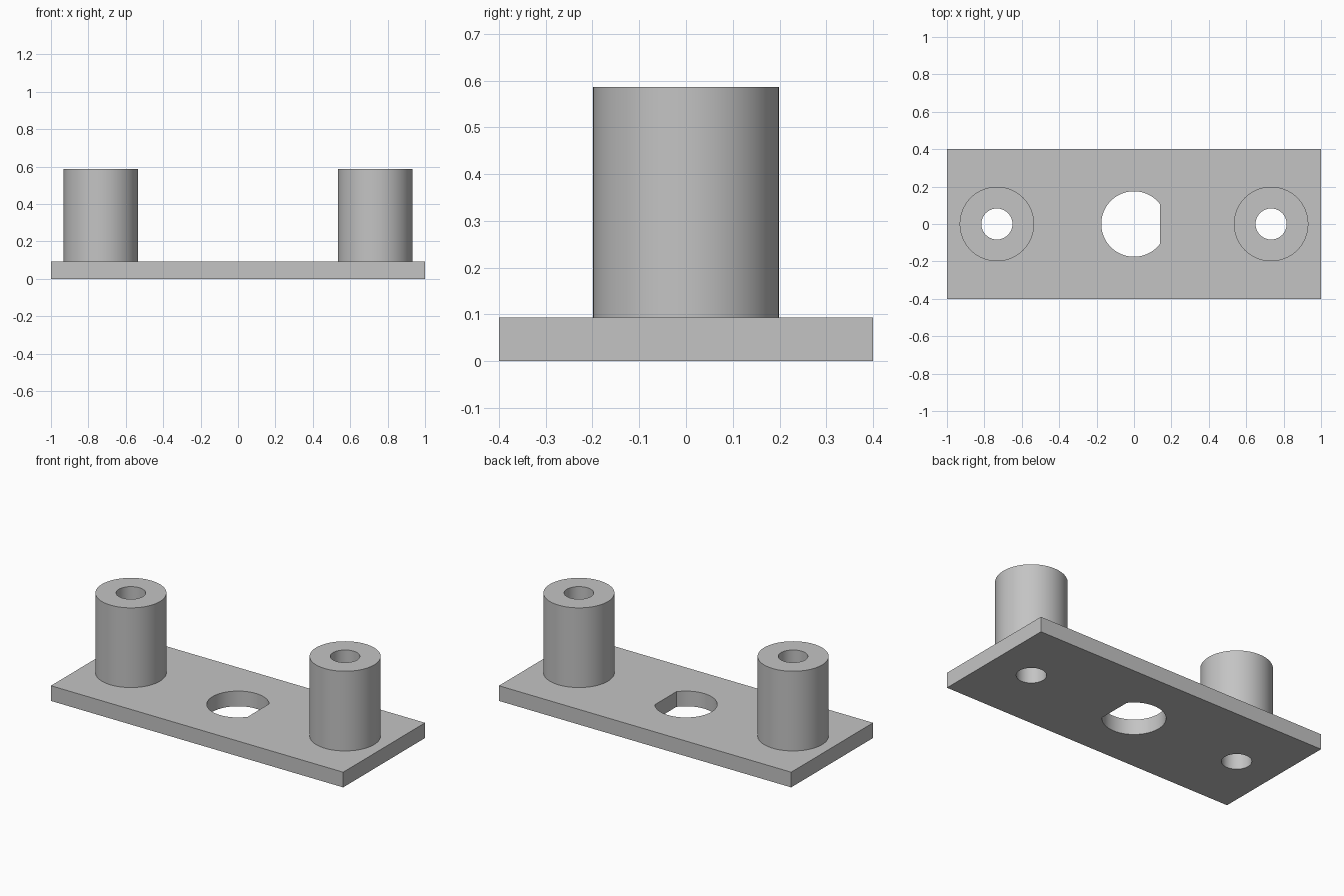
import bpy
import bmesh
from math import acos, cos, pi, sin

if "Cube" in bpy.data.objects:
    bpy.data.objects.remove(bpy.data.objects["Cube"])

PLATE_TOP, POST_TOP = 0.094, 0.587
POST_X, POST_R, BORE_R = 0.733, 0.199, 0.083
HOLE_R, HOLE_FLAT = 0.175, 0.14

grey = bpy.data.materials.new("light grey")
grey.use_nodes = True
grey.diffuse_color = (0.55, 0.55, 0.55, 1)
grey.node_tree.nodes["Principled BSDF"].inputs["Base Color"].default_value = grey.diffuse_color


def circle(x, radius, count=96):
    return [(x + radius * cos(2 * pi * i / count), radius * sin(2 * pi * i / count))
            for i in range(count)]


def d_shape(radius, flat, count=80):
    """Circle cut by a straight edge on its +x side."""
    start = acos(flat / radius)
    sweep = 2 * (pi - start)
    return [(radius * cos(start + sweep * i / count), radius * sin(start + sweep * i / count))
            for i in range(count + 1)]


def extruded(name, rings, bottom, top):
    """Extrude an outline, with any further rings as through holes."""
    bm = bmesh.new()
    for ring in rings:
        verts = [bm.verts.new((x, y, bottom)) for x, y in ring]
        for a, b in zip(verts, verts[1:] + verts[:1]):
            bm.edges.new((a, b))
    bmesh.ops.triangle_fill(bm, use_beauty=True, edges=bm.edges[:], normal=(0, 0, 1))
    grown = bmesh.ops.extrude_face_region(bm, geom=bm.faces[:], use_keep_orig=True)["geom"]
    moved = [v for v in grown if isinstance(v, bmesh.types.BMVert)]
    bmesh.ops.translate(bm, verts=moved, vec=(0, 0, top - bottom))
    bmesh.ops.recalc_face_normals(bm, faces=bm.faces[:])
    mesh = bpy.data.meshes.new(name)
    bm.to_mesh(mesh)
    bm.free()
    mesh.materials.append(grey)
    obj = bpy.data.objects.new(name, mesh)
    bpy.context.collection.objects.link(obj)
    bpy.ops.object.select_all(action="DESELECT")
    obj.select_set(True)
    bpy.context.view_layer.objects.active = obj
    bpy.ops.object.shade_smooth_by_angle(angle=pi / 6)


# Base plate with a D-shaped centre hole and two bores
rectangle = [(-1, -0.4), (1, -0.4), (1, 0.4), (-1, 0.4)]
extruded("base_plate",
         [rectangle, d_shape(HOLE_R, HOLE_FLAT), circle(-POST_X, BORE_R), circle(POST_X, BORE_R)],
         0, PLATE_TOP)

# Hollow posts
for name, x in (("left_post", POST_X), ("right_post", -POST_X)):
    extruded(name, [circle(x, POST_R), circle(x, BORE_R)], PLATE_TOP, POST_TOP)
